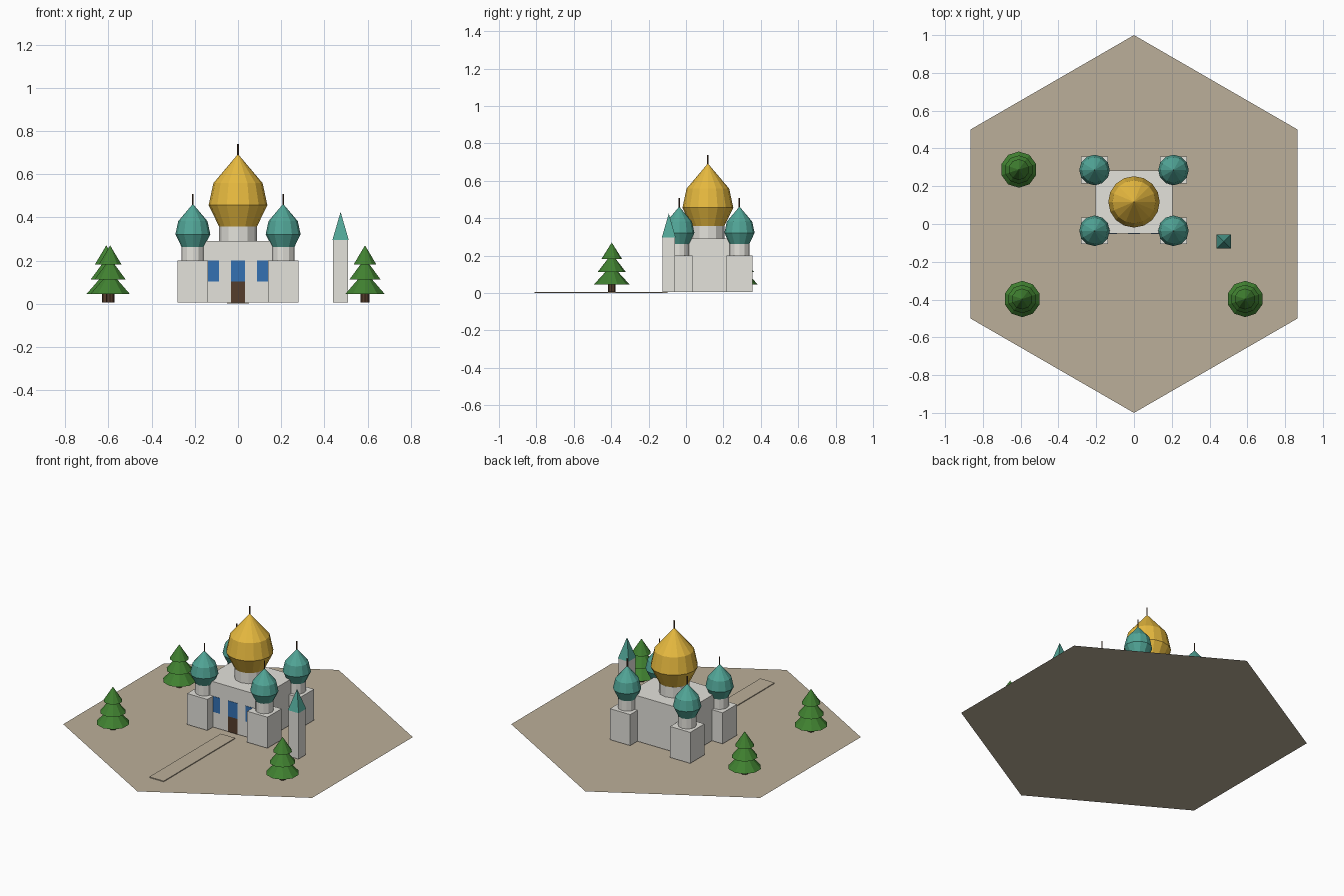
import bpy, bmesh, math
from mathutils import Matrix

cube = bpy.data.objects.get("Cube")
if cube:
    bpy.data.objects.remove(cube, do_unlink=True)


def material(name, rgb):
    m = bpy.data.materials.new(name)
    m.use_nodes = True
    col = (*rgb, 1)
    m.diffuse_color = col
    m.node_tree.nodes["Principled BSDF"].inputs["Base Color"].default_value = col
    return m


sand = material("sand", (0.50, 0.43, 0.32))
stone = material("pale_stone", (0.77, 0.76, 0.71))
gold = material("gold", (0.80, 0.49, 0.05))
teal = material("teal", (0.083, 0.38, 0.31))
green = material("leaf_green", (0.052, 0.22, 0.03))
blue = material("window_blue", (0.033, 0.165, 0.45))
wood = material("dark_wood", (0.09, 0.047, 0.025))


def finish(name, bm, mat):
    bmesh.ops.recalc_face_normals(bm, faces=bm.faces)
    mesh = bpy.data.meshes.new(name)
    bm.to_mesh(mesh)
    bm.free()
    mesh.materials.append(mat)
    obj = bpy.data.objects.new(name, mesh)
    bpy.context.collection.objects.link(obj)
    return obj


def box(name, mat, center, size, z0, z1):
    bm = bmesh.new()
    place = Matrix.Translation((*center, (z0 + z1) / 2)) @ Matrix.Diagonal((*size, z1 - z0, 1))
    bmesh.ops.create_cube(bm, size=1, matrix=place)
    return finish(name, bm, mat)


def cone(name, mat, center, r0, r1, z0, z1, sides, turn=0):
    bm = bmesh.new()
    place = Matrix.Translation((*center, (z0 + z1) / 2)) @ Matrix.Rotation(turn, 4, "Z")
    bmesh.ops.create_cone(bm, cap_ends=True, segments=sides, radius1=r0, radius2=r1,
                          depth=z1 - z0, matrix=place)
    bmesh.ops.remove_doubles(bm, verts=bm.verts, dist=1e-5)
    return finish(name, bm, mat)


def onion(name, mat, center, base, scale, sides):
    # Faceted onion dome: three rings and a pointed tip
    bm = bmesh.new()
    rings = []
    for r, z in ((0.088, 0), (0.136, 0.098), (0.114, 0.2)):
        rings.append([bm.verts.new((center[0] + scale * r * math.cos(a),
                                    center[1] + scale * r * math.sin(a), base + scale * z))
                      for a in (2 * math.pi * i / sides for i in range(sides))])
    tip = bm.verts.new((*center, base + scale * 0.335))
    bm.faces.new(rings[0])
    for i in range(sides):
        j = (i + 1) % sides
        for low, high in zip(rings, rings[1:]):
            bm.faces.new((low[i], low[j], high[j], high[i]))
        bm.faces.new((rings[-1][i], rings[-1][j], tip))
    return finish(name, bm, mat)


def domed_drum(name, mat, center, z0, z1, scale, sides):
    cone(name + "_drum", stone, center, 0.088 * scale, 0.088 * scale, z0, z1, 12)
    onion(name + "_dome", mat, center, z1, scale, sides)
    top = z1 + 0.335 * scale
    cone(name + "_spire", wood, center, 0.004, 0.004, top - 0.02, top + 0.046, 4)


# Ground and path
BASE = 0.005
bm = bmesh.new()
bmesh.ops.create_circle(bm, cap_ends=True, segments=6, radius=1)
finish("ground", bm, sand)
box("path", sand, (0, -0.455), (0.1, 0.71), 0.001, 0.006)

# Main hall with its large dome
MID = 0.117
box("hall", stone, (0, MID), (0.41, 0.335), BASE, 0.291)
domed_drum("main", gold, (0, MID), 0.291, 0.358, 1, 16)

# Door and windows on the front wall
front = MID - 0.1675
box("door", wood, (0, front), (0.066, 0.004), BASE, 0.102)
for label, x in (("right", -0.122), ("middle", 0), ("left", 0.122)):
    box(label + "_window", blue, (x, front), (0.066, 0.004), 0.102, 0.2)

# Corner towers
for xname, sx in (("right", -1), ("left", 1)):
    for yname, sy in (("front", -1), ("back", 1)):
        spot = (sx * 0.209, 0.125 + sy * 0.161)
        name = f"{yname}_{xname}_tower"
        box(name, stone, spot, (0.141, 0.141), BASE, 0.2)
        domed_drum(name, teal, spot, 0.2, 0.263, 0.595, 12)

# Separate slim tower
spot = (0.475, -0.092)
box("slim_tower", stone, spot, (0.068, 0.068), BASE, 0.296)
cone("slim_tower_roof", teal, spot, 0.053, 0, 0.296, 0.425, 4, math.pi / 4)

# Trees
for n, spot in enumerate(((0.588, -0.397), (-0.592, -0.397), (-0.61, 0.288)), 1):
    cone(f"tree_{n}_trunk", wood, spot, 0.02, 0.02, BASE, 0.06, 8)
    for tier, (r, z0, z1) in enumerate(((0.096, 0.045, 0.15), (0.075, 0.113, 0.21),
                                        (0.055, 0.182, 0.27)), 1):
        cone(f"tree_{n}_leaves_{tier}", green, spot, r, 0, z0, z1, 10)
